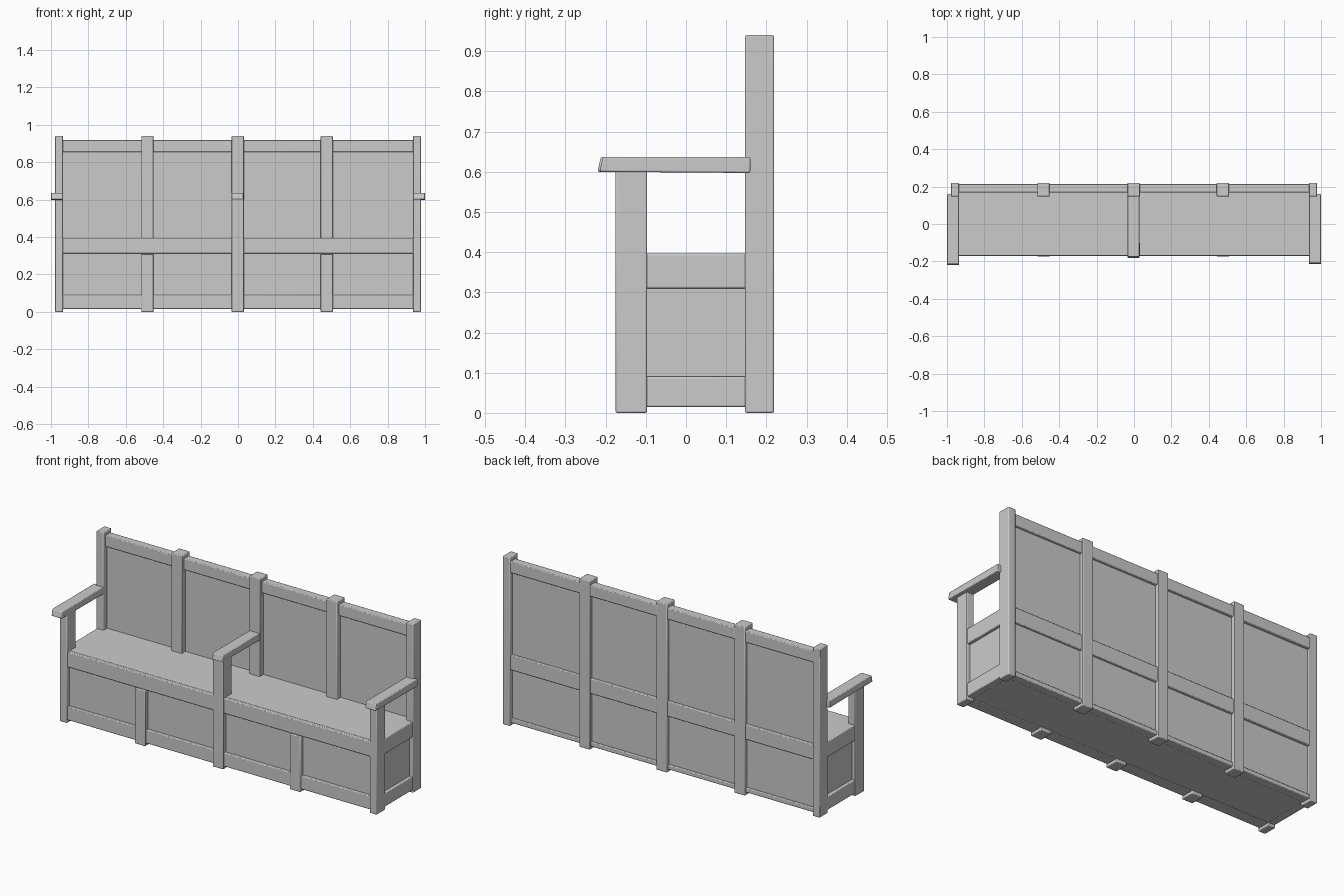
import bpy, bmesh
from mathutils import Vector

if "Cube" in bpy.data.objects:
    bpy.data.objects.remove(bpy.data.objects["Cube"])


def finish(name, bm, bevel):
    bmesh.ops.recalc_face_normals(bm, faces=bm.faces)
    me = bpy.data.meshes.new(name)
    bm.to_mesh(me)
    bm.free()
    ob = bpy.data.objects.new(name, me)
    bpy.context.collection.objects.link(ob)
    if bevel:
        mod = ob.modifiers.new("soft_edges", 'BEVEL')
        mod.width = bevel
        mod.segments = 2
    for o in bpy.context.selected_objects:
        o.select_set(False)
    ob.select_set(True)
    bpy.context.view_layer.objects.active = ob
    bpy.ops.object.shade_smooth_by_angle()
    return ob


def box(name, x, y, z, bevel=0.004):
    bm = bmesh.new()
    bmesh.ops.create_cube(bm, size=1)
    for v in bm.verts:
        v.co = Vector([(r[0] + r[1]) / 2 + c * (r[1] - r[0])
                       for c, r in zip(v.co, (x, y, z))])
    return finish(name, bm, bevel)


def arm(name, x0, x1, front):
    # side profile with a raked front tip, extruded across x
    profile = [(front, 0.60), (front + 0.008, 0.637), (0.16, 0.637), (0.16, 0.597)]
    bm = bmesh.new()
    f = bm.faces.new([bm.verts.new((x0, y, z)) for y, z in profile])
    ext = bmesh.ops.extrude_face_region(bm, geom=[f])
    for v in ext["geom"]:
        if isinstance(v, bmesh.types.BMVert):
            v.co.x = x1
    return finish(name, bm, 0.004)


# Posts: five at the back, three tall and two short at the front
posts = [-0.957, -0.484, -0.002, 0.475, 0.957]
for i, x in enumerate(posts):
    end = i in (0, 4)
    w = 0.022 if end else 0.033
    box("back_post", (x - w, x + w), (0.147, 0.219), (0, 0.94))
    top = 0.31 if i in (1, 3) else 0.605
    box("front_post", (x - w, x + w), (-0.175, -0.097), (0, top))

# Armrests
arm("left_armrest", -1.0, -0.935, -0.22)
arm("right_armrest", 0.935, 1.0, -0.215)
arm("center_armrest", -0.034, 0.030, -0.182)

# Rails along the length
L = (-0.955, 0.955)
box("top_back_rail", L, (0.168, 0.214), (0.855, 0.918))
box("rear_seat_rail", L, (0.16, 0.213), (0.312, 0.395))
box("rear_bottom_rail", L, (0.16, 0.209), (0.015, 0.04))
box("front_seat_rail", L, (-0.17, -0.10), (0.312, 0.395))
box("front_bottom_rail", L, (-0.168, -0.10), (0.015, 0.09))

# Seat and thin infill panels
box("seat", L, (-0.15, 0.18), (0.365, 0.396), 0)
box("back_panel", L, (0.18, 0.198), (0.39, 0.86), 0)
box("rear_lower_panel", L, (0.18, 0.198), (0.03, 0.32), 0)
box("front_lower_panel", L, (-0.152, -0.135), (0.08, 0.32), 0)
box("bottom_panel", L, (-0.155, 0.195), (0.017, 0.03), 0)

# Panelled ends
for s in (-1, 1):
    def span(a, b):
        return tuple(sorted((s * a, s * b)))
    box("side_seat_rail", span(0.936, 0.976), (-0.12, 0.16), (0.31, 0.396))
    box("side_bottom_rail", span(0.936, 0.976), (-0.12, 0.16), (0.015, 0.09))
    box("side_panel", span(0.945, 0.958), (-0.12, 0.16), (0.08, 0.32), 0)
